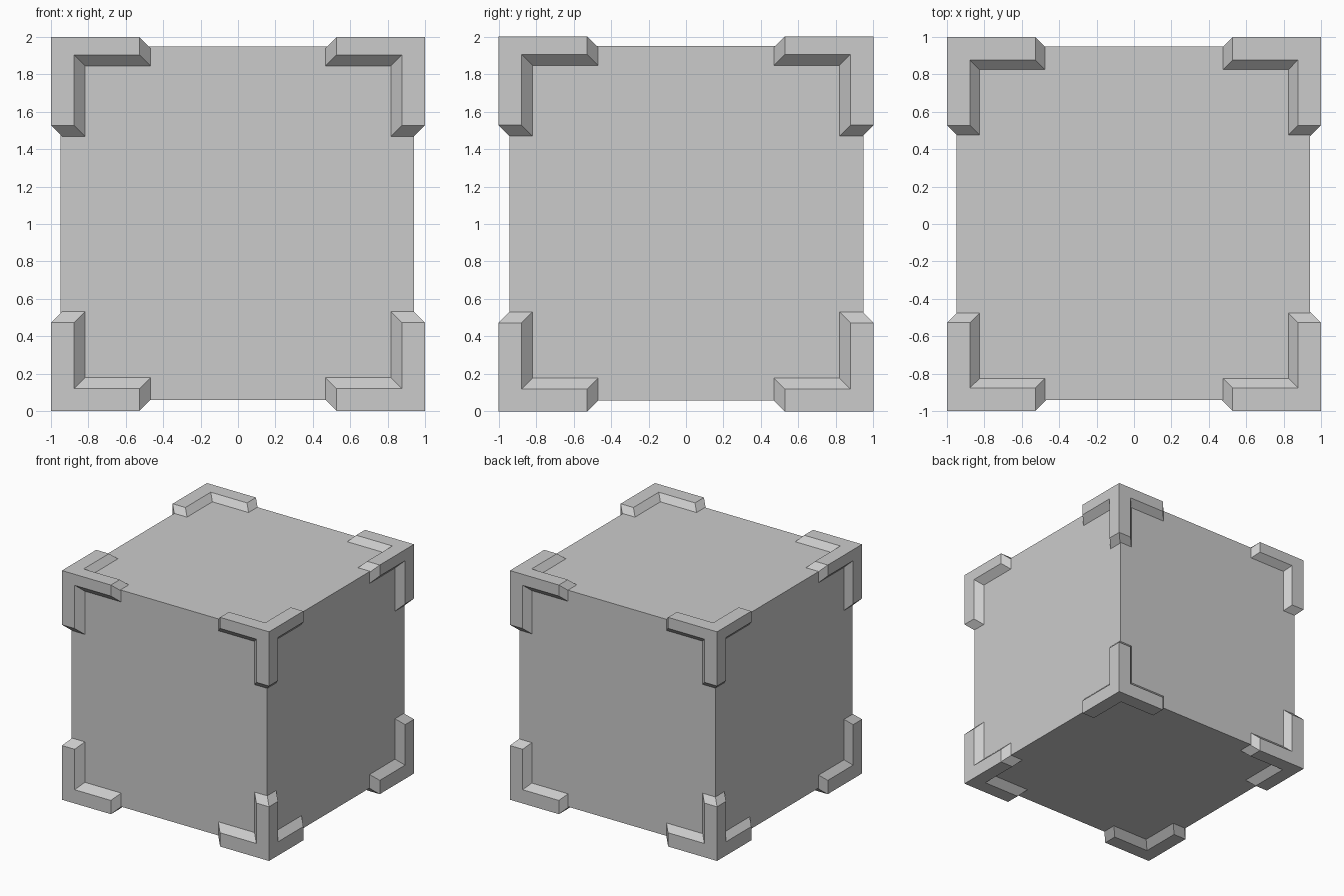
import bpy, bmesh
from mathutils import Vector
from itertools import product

if "Cube" in bpy.data.objects:
    bpy.data.objects.remove(bpy.data.objects["Cube"])

# Cube body, slightly inset behind the corner guards
bpy.ops.mesh.primitive_cube_add(size=1.89, location=(-0.003, 0.003, 1.004))
bpy.context.object.name = "cube_body"

END = 0.527      # where each guard arm stops
DEPTH = 0.06     # chamfer depth, sinking just into the body


def corner_guard(name, signs):
    """Three chamfered arms meeting at one corner of the cube."""
    inner = [0.877, 0.877, 0.904 if signs[2] > 0 else 0.88]
    bm = bmesh.new()

    def point(a, b, c, va, vb, vc):
        co = Vector((0, 0, 0))
        co[a], co[b], co[c] = va * signs[a], vb * signs[b], vc * signs[c]
        return bm.verts.new(co)

    for a in range(3):
        b, c = (a + 1) % 3, (a + 2) % 3
        wb, wc, low = inner[b], inner[c], 1 - DEPTH
        # L-shaped outline, from one outer edge round to the other
        outline = [(END, 1), (END, wc), (wb, wc), (wb, END), (1, END)]
        top = [point(a, b, c, 1, u, v) for u, v in outline]
        base = [point(a, b, c, low, u - DEPTH, v - DEPTH) for u, v in outline]
        corner = point(a, b, c, 1, 1, 1)
        bm.faces.new([corner, top[0], top[1], top[2]])
        bm.faces.new([corner, top[2], top[3], top[4]])
        for i in range(4):
            bm.faces.new([top[i], base[i], base[i + 1], top[i + 1]])
    bmesh.ops.remove_doubles(bm, verts=bm.verts, dist=1e-4)
    bmesh.ops.dissolve_limit(bm, angle_limit=0.01, verts=bm.verts, edges=bm.edges)
    # Close the hidden underside, then orient everything outward
    bmesh.ops.holes_fill(bm, edges=[e for e in bm.edges if e.is_boundary], sides=0)
    bmesh.ops.triangulate(bm, faces=[f for f in bm.faces if len(f.verts) > 6])
    bmesh.ops.recalc_face_normals(bm, faces=bm.faces)
    mesh = bpy.data.meshes.new(name)
    bm.to_mesh(mesh)
    bm.free()
    obj = bpy.data.objects.new(name, mesh)
    obj.location.z = 1
    bpy.context.collection.objects.link(obj)


# One guard on each of the eight corners
for sx, sy, sz in product((-1, 1), repeat=3):
    label = "_".join(("top" if sz > 0 else "bottom",
                      "back" if sy > 0 else "front",
                      "right" if sx > 0 else "left"))
    corner_guard("corner_guard_" + label, (sx, sy, sz))
